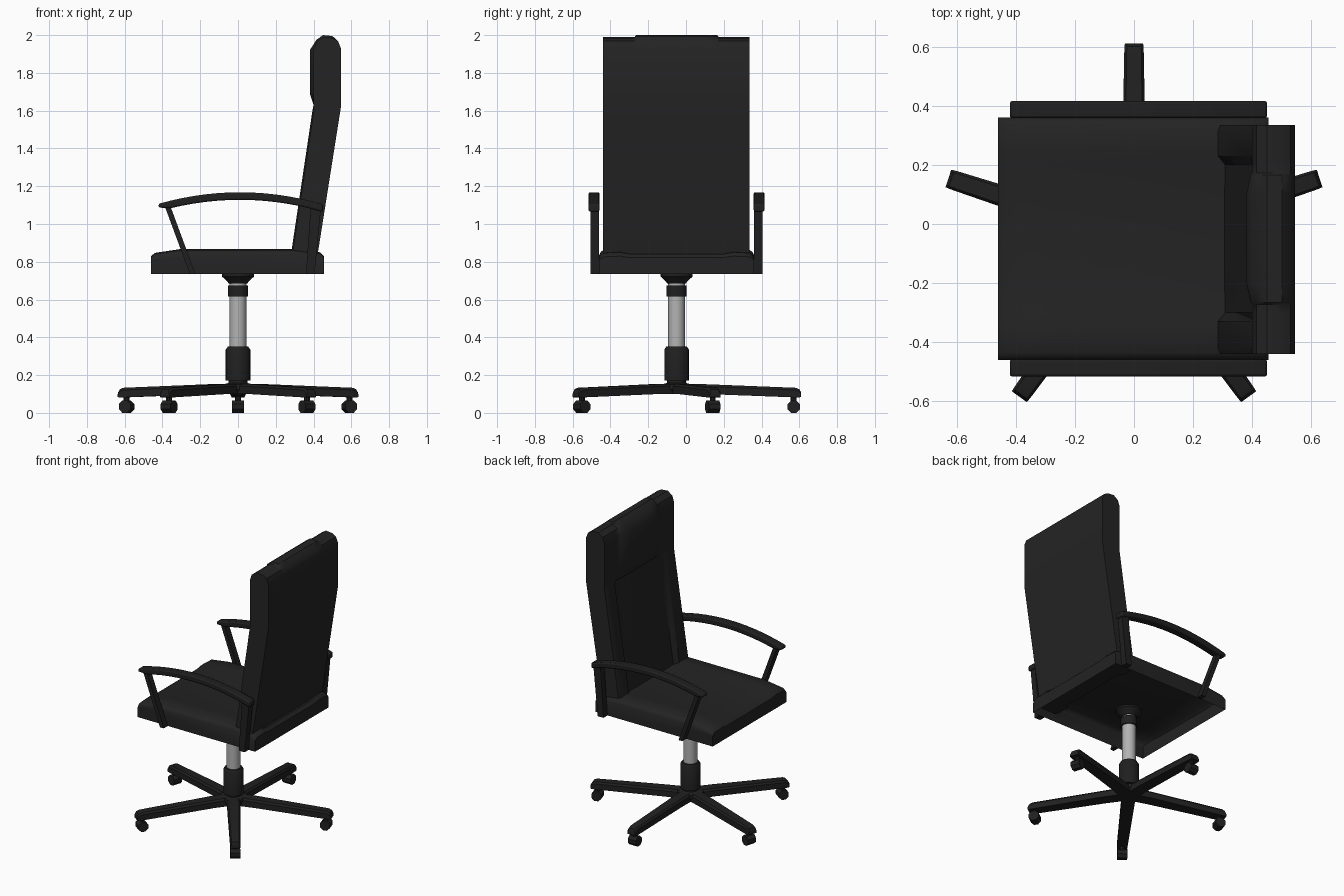
import bpy, bmesh, math
from mathutils import Matrix, Vector

cube = bpy.data.objects.get("Cube")
if cube:
    bpy.data.objects.remove(cube, do_unlink=True)

CY = -0.05  # centre line of the chair


def material(name, value, rough):
    m = bpy.data.materials.new(name)
    m.use_nodes = True
    m.diffuse_color = (value, value, value, 1)
    node = m.node_tree.nodes["Principled BSDF"]
    node.inputs["Base Color"].default_value = (value, value, value, 1)
    node.inputs["Roughness"].default_value = rough
    return m


leather = material("black leather", 0.017, 0.6)
plastic = material("black plastic", 0.014, 0.6)
steel = material("light grey steel", 0.45, 0.4)


def finish(name, bm, mat, angle=35, bevel=0):
    bmesh.ops.recalc_face_normals(bm, faces=bm.faces)
    me = bpy.data.meshes.new(name)
    bm.to_mesh(me)
    bm.free()
    me.materials.append(mat)
    me.shade_smooth()
    me.set_sharp_from_angle(angle=math.radians(angle))
    ob = bpy.data.objects.new(name, me)
    bpy.context.collection.objects.link(ob)
    if bevel:
        mod = ob.modifiers.new("soft edges", "BEVEL")
        mod.width, mod.segments, mod.limit_method = bevel, 2, "ANGLE"
    return ob


def loft(name, sections, mat, closed=True, bevel=0, matrix=None):
    """Skin equal-length sections; an open section leaves the underside open."""
    bm = bmesh.new()
    rings = [[bm.verts.new(p) for p in s] for s in sections]
    n = len(rings[0])
    for a, b in zip(rings, rings[1:]):
        for i in range(n if closed else n - 1):
            j = (i + 1) % n
            bm.faces.new((a[i], a[j], b[j], b[i]))
    bm.faces.new(rings[0])
    bm.faces.new(rings[-1])
    if matrix:
        bm.transform(matrix)
    return finish(name, bm, mat, bevel=bevel)


def prism(name, profile, y0, y1, mat, bevel=0):
    return loft(name, [[(x, y, z) for x, z in profile] for y in (y0, y1)], mat, bevel=bevel)


def lathe(name, profile, mat, sides=24):
    rings = []
    for r, z in profile:
        rings.append([(r * math.cos(2 * math.pi * k / sides),
                       CY + r * math.sin(2 * math.pi * k / sides), z) for k in range(sides)])
    return loft(name, rings, mat)


# Seat: shell open underneath, with raised side bolsters
FLOOR = 0.735
seat_profile = [(-0.46, FLOOR), (-0.46, 0.83), (-0.44, 0.847), (-0.3, 0.868),
                (0.3, 0.868), (0.435, 0.85), (0.455, 0.83), (0.455, FLOOR)]
half = [(0.41, 0.75), (0.402, 0.88), (0.385, 0.96), (0.3, 1.0), (0.25, 0.92)]
stations = [(-y, s) for y, s in half] + [(y, s) for y, s in reversed(half)]
loft("seat", [[(x, CY + y, FLOOR + (z - FLOOR) * s) for x, z in seat_profile]
              for y, s in stations], leather, closed=False)


# Backrest: side bolsters, recessed middle panel and a padded headrest
def back_section(y, recess, head, rise):
    pts = [(0.415, 0.78), (0.425, 0.86), (0.545, 1.62), (0.545, 1.93),
           (0.53, 1.968), (0.5, 1.985 + rise), (0.45, 1.99 + rise), (0.415, 1.965 + rise),
           (0.40 - head, 1.92), (0.40 - head, 1.69), (0.40, 1.63),
           (0.394 + recess, 1.6), (0.285 + recess, 0.87), (0.275 + recess, 0.78)]
    return [(x, y, z) for x, z in pts]


loft("backrest", [back_section(*s) for s in (
    (-0.44, 0.008, 0, 0), (-0.42, 0, 0, 0), (-0.33, 0, 0, 0), (-0.3, 0.025, 0, 0),
    (-0.272, 0.025, 0, 0), (-0.265, 0.025, 0.006, 0.01), (-0.2, 0.022, 0.02, 0.01),
    (0.1, 0.022, 0.02, 0.01), (0.165, 0.025, 0.006, 0.01), (0.172, 0.025, 0, 0),
    (0.2, 0.025, 0, 0), (0.23, 0, 0, 0), (0.315, 0, 0, 0), (0.335, 0.008, 0, 0))], leather)

# Armrests: arched pad on a slanted front post and a rear post
STEPS = 14
xs = [-0.42 + 0.87 * k / STEPS for k in range(STEPS + 1)]
top = [(x, 1.168 - 0.33 * (x - 0.01) ** 2) for x in xs]
under = [(x, z - (0.02 if k == 0 else 0.04)) for k, (x, z) in enumerate(top)]
pad = top + under[::-1]
front_post = [(-0.39, 1.1), (-0.36, 1.1), (-0.225, FLOOR), (-0.255, FLOOR)]
rear_post = [(0.385, 1.1), (0.44, 1.09), (0.405, FLOOR), (0.36, FLOOR)]
for side, sign in (("left", 1), ("right", -1)):
    prism(side + "_arm_pad", pad, CY + sign * 0.408, CY + sign * 0.466, plastic, bevel=0.008)
    for part, shape in (("front", front_post), ("rear", rear_post)):
        prism(f"{side}_arm_{part}_post", shape,
              CY + sign * 0.411, CY + sign * 0.455, plastic)

# Central column
lathe("column_flare", [(0.05, 0.686), (0.056, 0.695), (0.085, 0.722), (0.085, 0.735)], plastic)
lathe("column_collar", [(0.053, 0.617), (0.053, 0.675)], plastic)
lathe("gas_lift", [(0.044, 0.3), (0.044, 0.7)], steel)
lathe("column_sleeve", [(0.065, 0.172), (0.065, 0.335), (0.054, 0.352), (0.044, 0.352)], plastic)
lathe("base_hub", [(0.06, 0.1), (0.085, 0.125), (0.085, 0.15), (0.05, 0.158), (0.05, 0.175)],
      plastic)


# Five-star base: tapered legs with a caster under each tip
def leg_section(r, w, low, high):
    return [(r, -w, low), (r, -w, high - 0.012), (r, -w * 0.75, high),
            (r, w * 0.75, high), (r, w, high - 0.012), (r, w, low)]


leg = [leg_section(0.02, 0.043, 0.1, 0.155), leg_section(0.15, 0.042, 0.1, 0.152),
       leg_section(0.63, 0.033, 0.082, 0.133), leg_section(0.65, 0.032, 0.082, 0.125),
       leg_section(0.66, 0.031, 0.084, 0.108)]


def caster(name, place):
    bm = bmesh.new()
    wheel = Matrix.Translation((0.62, 0, 0.033)) @ Matrix.Rotation(math.pi / 2, 4, "X") \
        @ Matrix.Rotation(math.pi / 8, 4, "Z")
    bmesh.ops.create_cone(bm, cap_ends=True, segments=8, radius1=0.0355, radius2=0.0355,
                          depth=0.064, matrix=place @ wheel)
    bmesh.ops.create_cone(bm, cap_ends=True, segments=8, radius1=0.016, radius2=0.016,
                          depth=0.04, matrix=place @ Matrix.Translation((0.62, 0, 0.075)))
    finish(name, bm, plastic)


for k in range(5):
    place = Matrix.Translation((0, CY, 0)) @ Matrix.Rotation(math.radians(90 + 72 * k), 4, "Z")
    loft(f"base_leg_{k + 1}", leg, plastic, matrix=place)
    caster(f"caster_{k + 1}", place)
